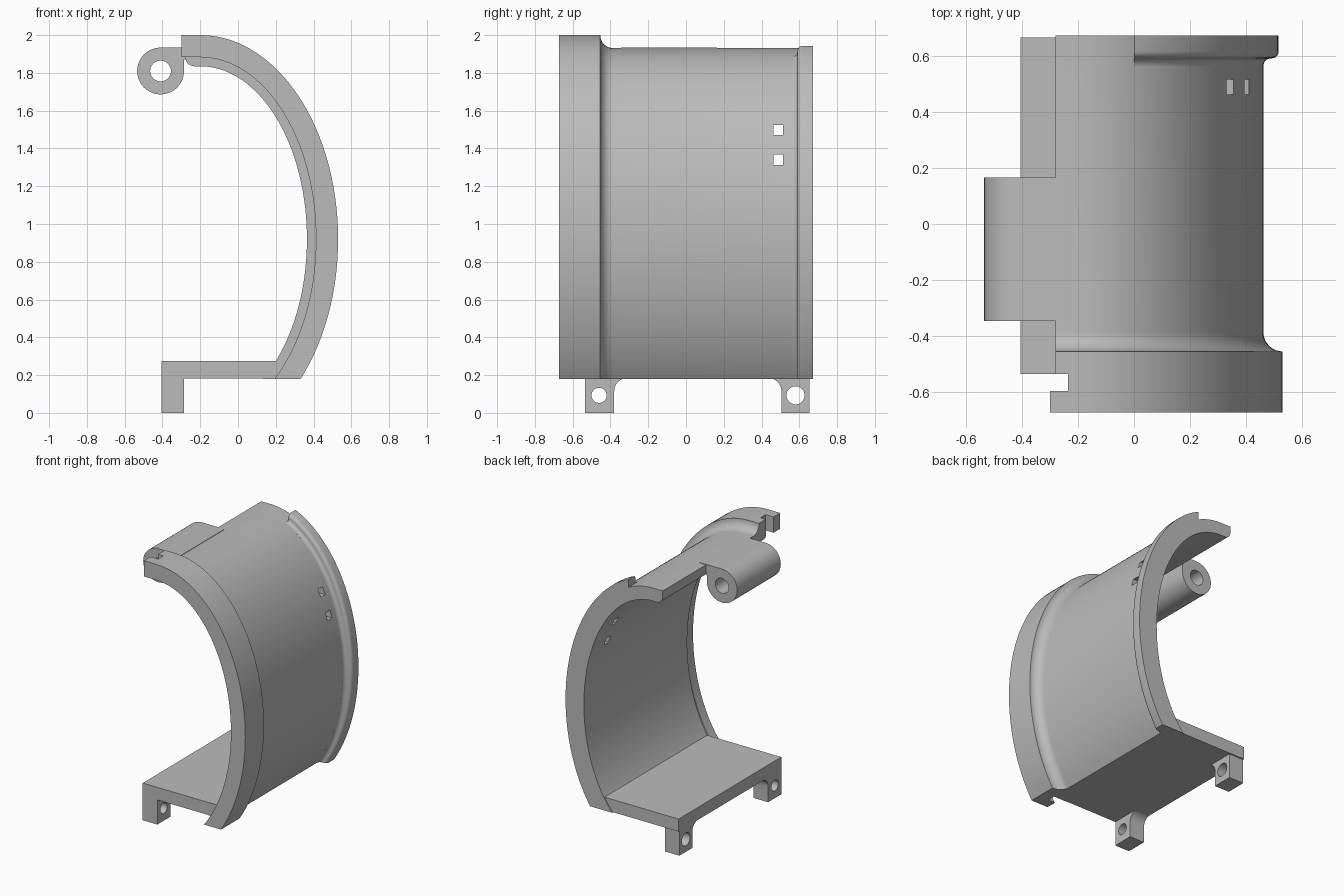
import bpy, bmesh
from math import sin, cos, asin, acos, pi, radians

if "Cube" in bpy.data.objects:
    bpy.data.objects.remove(bpy.data.objects["Cube"])

grey = bpy.data.materials.new("plain_grey")
grey.use_nodes = True
GREY = (0.5, 0.5, 0.5, 1)
grey.diffuse_color = GREY
grey.node_tree.nodes["Principled BSDF"].inputs["Base Color"].default_value = GREY

# Elliptical inner wall of the shell
CX, CZ, A, B, FLOOR = -0.2, 0.92, 0.565, 0.915, 0.18
WALL, FLANGE, BACK = 0.096, 0.165, 0.672


def finish(name, bm):
    bmesh.ops.recalc_face_normals(bm, faces=bm.faces)
    mesh = bpy.data.meshes.new(name)
    bm.to_mesh(mesh)
    bm.free()
    obj = bpy.data.objects.new(name, mesh)
    bpy.context.collection.objects.link(obj)
    mesh.materials.append(grey)
    return obj


def skin(name, rings):
    """Join equal closed rings of points into a capped solid."""
    bm = bmesh.new()
    rows = [[bm.verts.new(p) for p in ring] for ring in rings]
    n = len(rows[0])
    for r, s in zip(rows, rows[1:]):
        for i in range(n):
            j = (i + 1) % n
            bm.faces.new((r[i], r[j], s[j], s[i]))
    bm.faces.new(rows[0])
    bm.faces.new(rows[-1])
    return finish(name, bm)


def sweep(name, profile, end_x, tail=None, steps=56):
    """Sweep (offset, y) profile along the ellipse from the floor to end_x."""
    rings = []
    for k in range(steps + 1):
        ring = []
        for d, y in profile:
            t0 = asin((FLOOR - CZ) / (B + d))
            t1 = acos((end_x - CX) / (A + d))
            t = t0 + (t1 - t0) * k / steps
            ring.append((CX + (A + d) * cos(t), y, CZ + (B + d) * sin(t)))
        rings.append(ring)
    if tail is not None:
        rings.append([(tail, y, CZ + B + d) for d, y in profile])
    return skin(name, rings)


def prism(name, pts, lo, hi, axis="y"):
    """Extrude an outline: (x, z) along y, or (y, z) along x."""
    place = (lambda p, h: (p[0], h, p[1])) if axis == "y" else (lambda p, h: (h, p[0], p[1]))
    return skin(name, [[place(p, h) for p in pts] for h in (lo, hi)])


def box(name, x, y, z):
    return prism(name, [(x[0], z[0]), (x[1], z[0]), (x[1], z[1]), (x[0], z[1])], *y)


def arc(cx, cy, r, a0, a1, n=10):
    angles = [radians(a0 + (a1 - a0) * i / n) for i in range(n + 1)]
    return [(cx + r * cos(a), cy + r * sin(a)) for a in angles]


def cut(obj, cutter):
    cutter.hide_render = True
    mod = obj.modifiers.new("cut", "BOOLEAN")
    mod.operation, mod.solver, mod.object = "DIFFERENCE", "EXACT", cutter
    bpy.context.view_layer.objects.active = obj
    bpy.ops.object.modifier_apply(modifier=mod.name)
    bpy.data.objects.remove(cutter)


# Curved shell with front flange, inner groove and fillet
shell_profile = [(0, BACK), (0, -0.535), (WALL, -0.535), (WALL, -0.595),
                 (0.048, -0.595), (0.048, -BACK), (FLANGE, -BACK)]
shell_profile += arc(FLANGE, -0.385, FLANGE - WALL, 270, 180)
shell_profile += [(WALL, BACK)]
shell = sweep("curved_shell", shell_profile, CX, tail=-0.3)

# Trim the top edge: short wall, notch behind the front lip, rounded underside
cut(shell, box("trim", (-0.5, -0.28), (-0.56, 0.8), (1.5, 2.2)))
cut(shell, box("notch", (-0.5, -0.235), (-0.595, -0.535), (1.5, 2.2)))
corner = arc(-0.23, B + CZ + 0.05, 0.05, 180, 270) + [(-0.23, 1.7), (-0.4, 1.7), (-0.4, 1.885)]
cut(shell, prism("rounding", corner, -0.54, 0.8))

# Two square windows near the back
for z in (1.34, 1.497):
    cut(shell, box("window", (0, 0.8), (0.462, 0.514), (z - 0.027, z + 0.027)))

# Raised rear rim with fillet and rounded shoulder
RIM = 0.15
rim_profile = [(0.04, BACK), (RIM, BACK)] + arc(RIM - 0.025, 0.615, 0.025, 0, -90, 6)
rim_profile += arc(WALL + 0.027, 0.563, 0.027, 90, 180, 6) + [(0.04, 0.563)]
rim = sweep("rear_rim", rim_profile, 0.0)

# Floor plate, running into the shell wall
plate = prism("floor_plate", [(-0.405, 0.182), (0.15, 0.182), (0.23, 0.275), (-0.405, 0.275)],
              -0.535, 0.665)

# Drilled feet with a fillet on the inner side
feet = []
for name, outer, inner, hole_y, hole_r in (("front_foot", -0.535, -0.38, -0.46, 0.04),
                                           ("rear_foot", 0.655, 0.505, 0.58, 0.048)):
    s = 1 if inner > outer else -1
    r = 0.07
    fillet = [(inner + s * (r - r * cos(a)), 0.115 + r * sin(a))
              for a in (i * pi / 16 for i in range(9))]
    foot = prism(name, [(outer, 0.2), (outer, 0), (inner, 0)] + fillet + [(inner + s * r, 0.2)],
                 -0.405, -0.285, "x")
    cut(foot, prism("foot_hole", arc(hole_y, 0.093, hole_r, 0, 348.75, 31), -0.6, 0, "x"))
    feet.append(foot)

# Hinge barrel merging into the top of the shell
HX, HZ, HR = -0.41, 1.81, 0.124
barrel = arc(HX, HZ, HR, 90, 360, 36) + [(-0.285, 1.87), (-0.225, 1.87), (-0.225, HZ + HR)]
hinge = prism("hinge_barrel", barrel, -0.345, 0.165)
cut(hinge, prism("pin_hole", arc(HX, HZ, 0.055, 0, 348.75, 31), -0.6, 0.6))

# Smooth curves, crisp edges
bpy.ops.object.select_all(action="DESELECT")
for obj in [shell, rim, plate, hinge] + feet:
    obj.select_set(True)
bpy.context.view_layer.objects.active = shell
bpy.ops.object.shade_smooth_by_angle(angle=radians(30))
